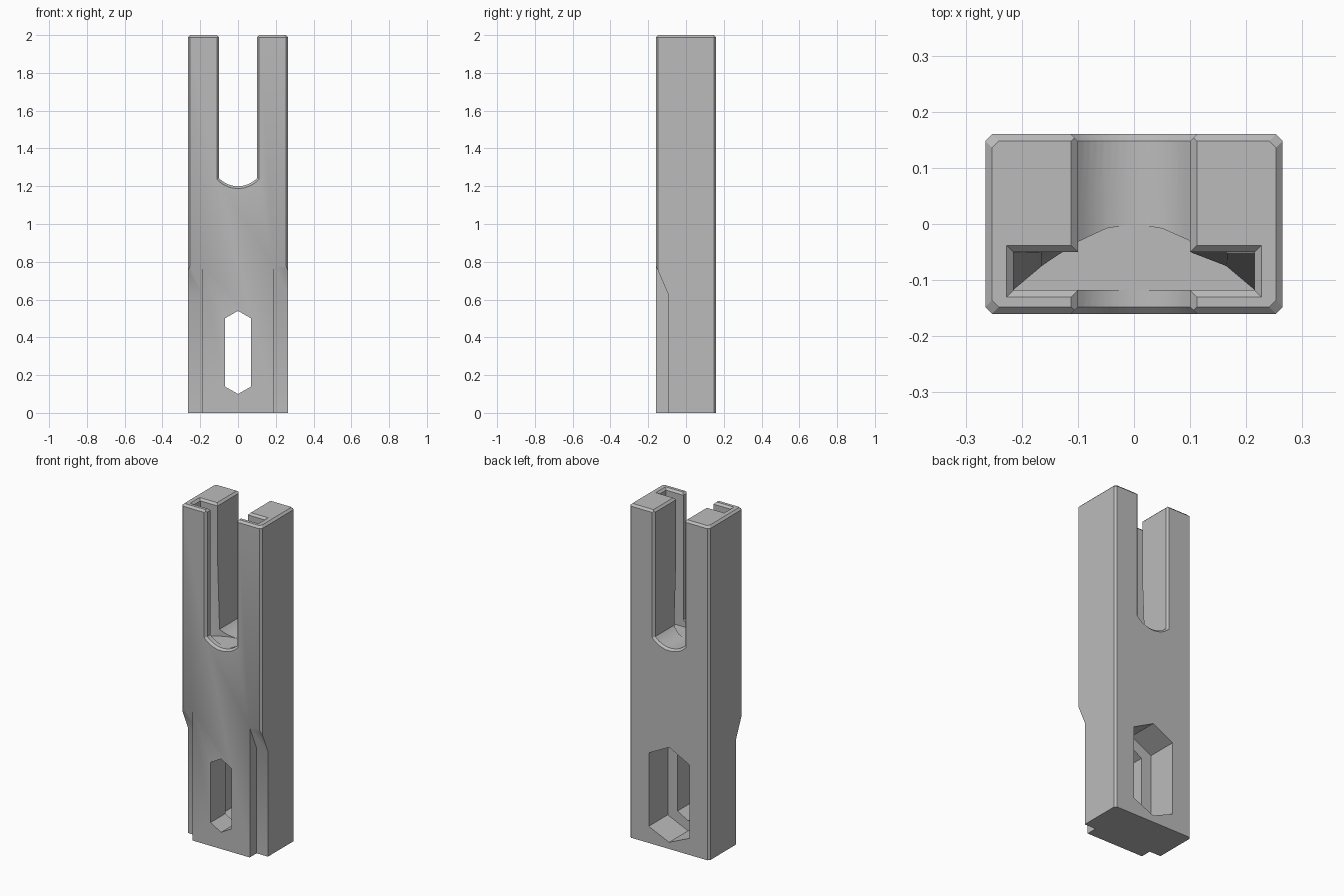
import bpy, bmesh, math

if "Cube" in bpy.data.objects:
    bpy.data.objects.remove(bpy.data.objects["Cube"])

W, D, H, C = 0.265, 0.16, 2.0, 0.012     # half width, half depth, height, chamfer


def loft(name, rings):
    """Solid through matching rings of points, capped at both ends."""
    bm = bmesh.new()
    vs = [[bm.verts.new(p) for p in r] for r in rings]
    n = len(vs[0])
    for a, b in zip(vs, vs[1:]):
        for i in range(n):
            j = (i + 1) % n
            bm.faces.new((a[i], a[j], b[j], b[i]))
    bm.faces.new(vs[0])
    bm.faces.new(vs[-1])
    bmesh.ops.recalc_face_normals(bm, faces=bm.faces)
    mesh = bpy.data.meshes.new(name)
    bm.to_mesh(mesh)
    bm.free()
    ob = bpy.data.objects.new(name, mesh)
    bpy.context.collection.objects.link(ob)
    return ob


def along_y(name, sections):
    return loft(name, [[(x, y, z) for x, z in prof] for y, prof in sections])


def along_z(name, sections):
    return loft(name, [[(x, y, z) for x, y in prof] for z, prof in sections])


def rect(x, y0, y1):
    return [(-x, y0), (x, y0), (x, y1), (-x, y1)]


def outline(i):
    w, d = W - i, D - i
    return [(-w + C, -d), (w - C, -d), (w, -d + C), (w, d - C),
            (w - C, d), (-w + C, d), (-w, d - C), (-w, -d + C)]


def slot(g):
    """Open-topped slot with a shallow round bottom, grown by g."""
    w, r = 0.1 + g, 0.14 + g
    a = math.asin(w / r)
    arc = [(r * math.sin(a * k / 8), 1.34 - r * math.cos(a * k / 8)) for k in range(-8, 9)]
    return arc + [(w, H + 0.1), (-w, H + 0.1)]


def hexagon(w, lo, lo_side, hi_side, hi):
    return [(0, lo), (w, lo_side), (w, hi_side), (0, hi), (-w, hi_side), (-w, lo_side)]


# Main body with chamfered corners and top rim
body = along_z("slotted_bracket", [(0, outline(0)), (H - C, outline(0)), (H, outline(C))])

cutters = []

# Round-bottomed slot through the top, flared at front, back and top
cutters.append(along_y("slot_cutter", [(-0.3, slot(0)), (0.3, slot(0))]))
for s in (-1, 1):
    cutters.append(along_y("slot_flare_cutter",
                           [(s * (D - C - 0.005), slot(-0.005)), (s * (D + C), slot(2 * C))]))
cutters.append(along_z("slot_top_cutter", [(H - C - 0.005, rect(0.095, -0.3, 0.3)),
                                           (H + C, rect(0.1 + 2 * C, -0.3, 0.3))]))

# Wide inner channel behind the front wall, tapering to a curved floor
half = [(0.215, -0.117), (0.165, -0.075), (0.1, -0.03), (0.05, -0.008)]
floor = [(-0.215, -0.118), (0.215, -0.118)] + half + [(0, 0)] + [(-x, y) for x, y in reversed(half)]
upper = [(x, y if i < 2 else (-0.05 if abs(x) > 0.06 else y)) for i, (x, y) in enumerate(floor)]
cutters.append(along_z("channel_floor_cutter", [(1.2, floor), (1.65, upper)]))
cutters.append(along_z("channel_cutter", [(1.64, rect(0.215, -0.118, -0.05)),
                                          (H + 0.1, rect(0.215, -0.118, -0.05))]))
g = 2 * C
cutters.append(along_z("channel_rim_cutter",
                       [(H - C - 0.005, rect(0.21, -0.113, -0.055)),
                        (H + C, rect(0.215 + g, -0.118 - g, -0.05 + g))]))

# Six-sided hole with a larger recess from the back
cutters.append(along_y("hole_cutter", [(y, hexagon(0.07, 0.1, 0.14, 0.5, 0.54)) for y in (-0.3, 0.1)]))
cutters.append(along_y("recess_cutter", [(y, hexagon(0.135, 0.04, 0.1, 0.54, 0.61)) for y in (-0.02, 0.3)]))

# Stepped lower corners ending in ramps
step = [(-0.3, -0.1), (-0.095, -0.1), (-0.095, 0.63), (-0.3, 1.103)]
for s in (-1, 1):
    cutters.append(loft("step_cutter", [[(s * x, y, z) for y, z in step] for x in (0.19, 0.35)]))

# Cut everything out of the body
bpy.context.view_layer.objects.active = body
for c in cutters:
    c.hide_render = True
    m = body.modifiers.new("cut", "BOOLEAN")
    m.operation = "DIFFERENCE"
    m.solver = "EXACT"
    m.object = c
    bpy.ops.object.modifier_apply(modifier=m.name)
    bpy.data.objects.remove(c)

# Plain grey finish
grey = bpy.data.materials.new("grey")
grey.use_nodes = True
grey.diffuse_color = (0.5, 0.5, 0.5, 1)
grey.node_tree.nodes["Principled BSDF"].inputs["Base Color"].default_value = (0.5, 0.5, 0.5, 1)
body.data.materials.clear()
body.data.materials.append(grey)

for o in bpy.context.selected_objects:
    o.select_set(False)
body.select_set(True)
bpy.ops.object.shade_smooth_by_angle(angle=math.radians(25))
